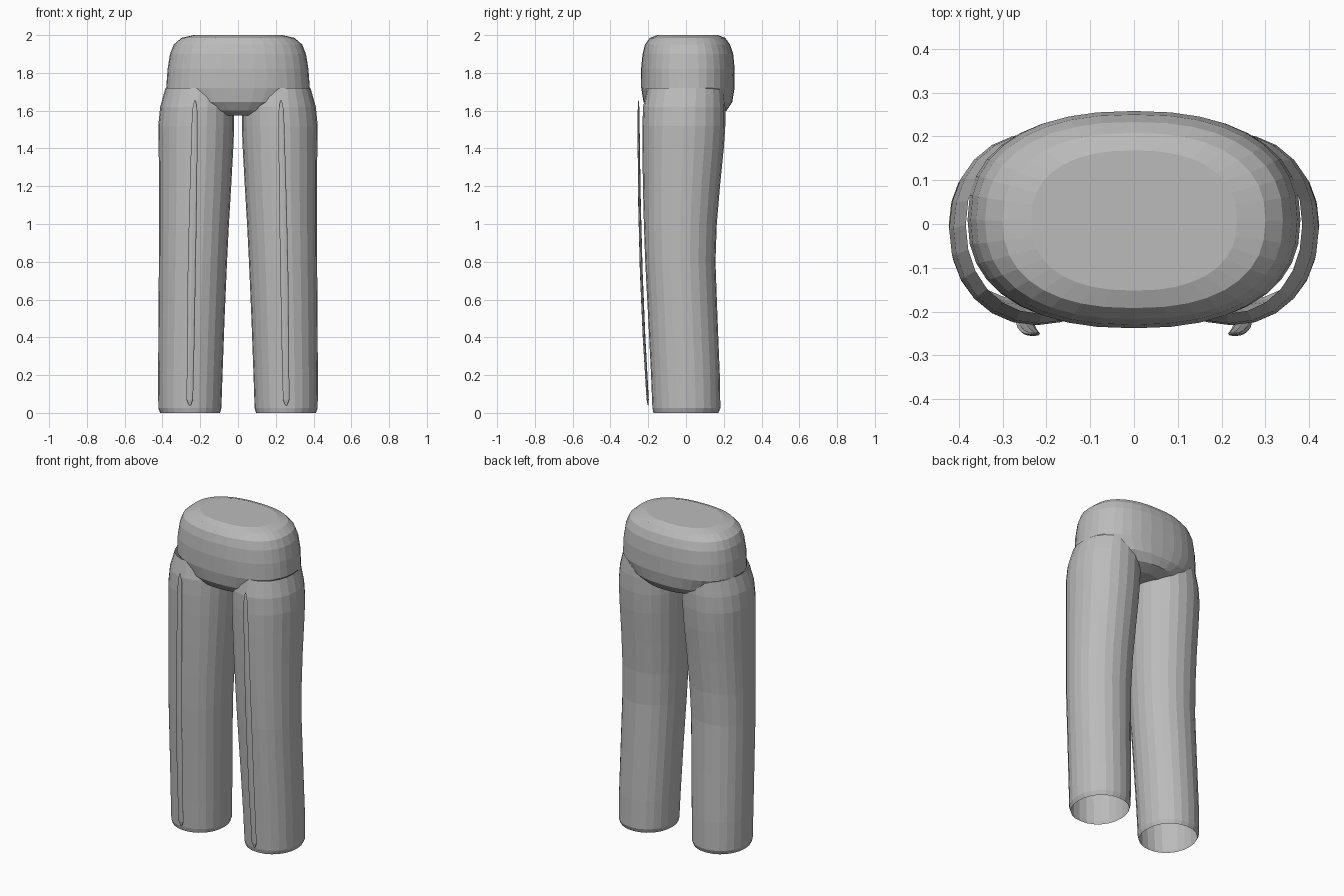
import bpy, bmesh, math

grey = bpy.data.materials.new("cloth grey")
grey.diffuse_color = (0.5, 0.5, 0.5, 1)


def loft(name, rings, seg, power=2.0, cap_start=False, cap_end=False):
    """Skin horizontal rings (cx, cy, z, rx, ry) with rounded outlines."""
    bm = bmesh.new()
    loops = []
    for cx, cy, z, rx, ry in rings:
        loop = []
        for i in range(seg):
            a = 2 * math.pi * i / seg
            c, s = math.cos(a), math.sin(a)
            x = math.copysign(abs(c) ** (2 / power), c) * rx
            y = math.copysign(abs(s) ** (2 / power), s) * ry
            loop.append(bm.verts.new((cx + x, cy + y, z)))
        loops.append(loop)
    for lo, hi in zip(loops, loops[1:]):
        for i in range(seg):
            j = (i + 1) % seg
            bm.faces.new((lo[i], lo[j], hi[j], hi[i]))
    if cap_start:
        bm.faces.new(loops[0][::-1])
    if cap_end:
        bm.faces.new(loops[-1])
    me = bpy.data.meshes.new(name)
    bm.to_mesh(me)
    bm.free()
    me.materials.append(grey)
    ob = bpy.data.objects.new(name, me)
    bpy.context.collection.objects.link(ob)
    return ob


# Hip section: rounded block, closed at crotch and waist
loft("hips", [
    (0, 0.00, 1.575, 0.12, 0.15),
    (0, 0.01, 1.60, 0.22, 0.205),
    (0, 0.01, 1.645, 0.32, 0.235),
    (0, 0.01, 1.72, 0.38, 0.247),
    (0, 0.01, 1.82, 0.373, 0.248),
    (0, 0.01, 1.90, 0.360, 0.240),
    (0, 0.008, 1.95, 0.340, 0.225),
    (0, 0.008, 1.985, 0.300, 0.200),
    (0, 0.008, 2.00, 0.235, 0.160)], 36, 2.35, True, True)

# Leg profile: z, inner x, outer x, front y, back y
LEG = [(0.01, 0.095, 0.412, -0.172, 0.172),
       (0.025, 0.088, 0.422, -0.178, 0.182),
       (0.20, 0.082, 0.423, -0.185, 0.179),
       (0.50, 0.071, 0.421, -0.200, 0.167),
       (0.80, 0.058, 0.419, -0.216, 0.156),
       (1.00, 0.048, 0.418, -0.223, 0.163),
       (1.20, 0.036, 0.418, -0.228, 0.180),
       (1.40, 0.025, 0.420, -0.231, 0.200),
       (1.52, 0.020, 0.422, -0.231, 0.208),
       (1.62, 0.020, 0.412, -0.227, 0.208),
       (1.72, 0.040, 0.384, -0.205, 0.200)]
# Front crease path: x, y, z, half width
CREASE = [(0.255, -0.201, 0.04, 0.004), (0.255, -0.203, 0.07, 0.017),
          (0.250, -0.222, 0.40, 0.020), (0.245, -0.237, 0.75, 0.021),
          (0.238, -0.246, 1.10, 0.020), (0.232, -0.250, 1.40, 0.017),
          (0.229, -0.251, 1.60, 0.014), (0.228, -0.251, 1.655, 0.004)]

for side, sx in (("right", -1), ("left", 1)):
    # Trouser leg: tube open at the hem
    rings = [(sx * (a + b) / 2, (f + k) / 2, z, (b - a) / 2, (k - f) / 2)
             for z, a, b, f, k in LEG]
    leg = loft(side + "_leg", rings, 24, 2.1)
    # Pressed crease: slim strip down the front
    rings = [(sx * x, y, z, w, 0.35 * w) for x, y, z, w in CREASE]
    loft(side + "_crease", rings, 8, 2.0, True, True)

# Drop hems exactly to the ground
for ob in bpy.data.objects:
    for v in ob.data.vertices:
        if "leg" in ob.name and v.co.z < 0.015:
            v.co.z = 0.0
